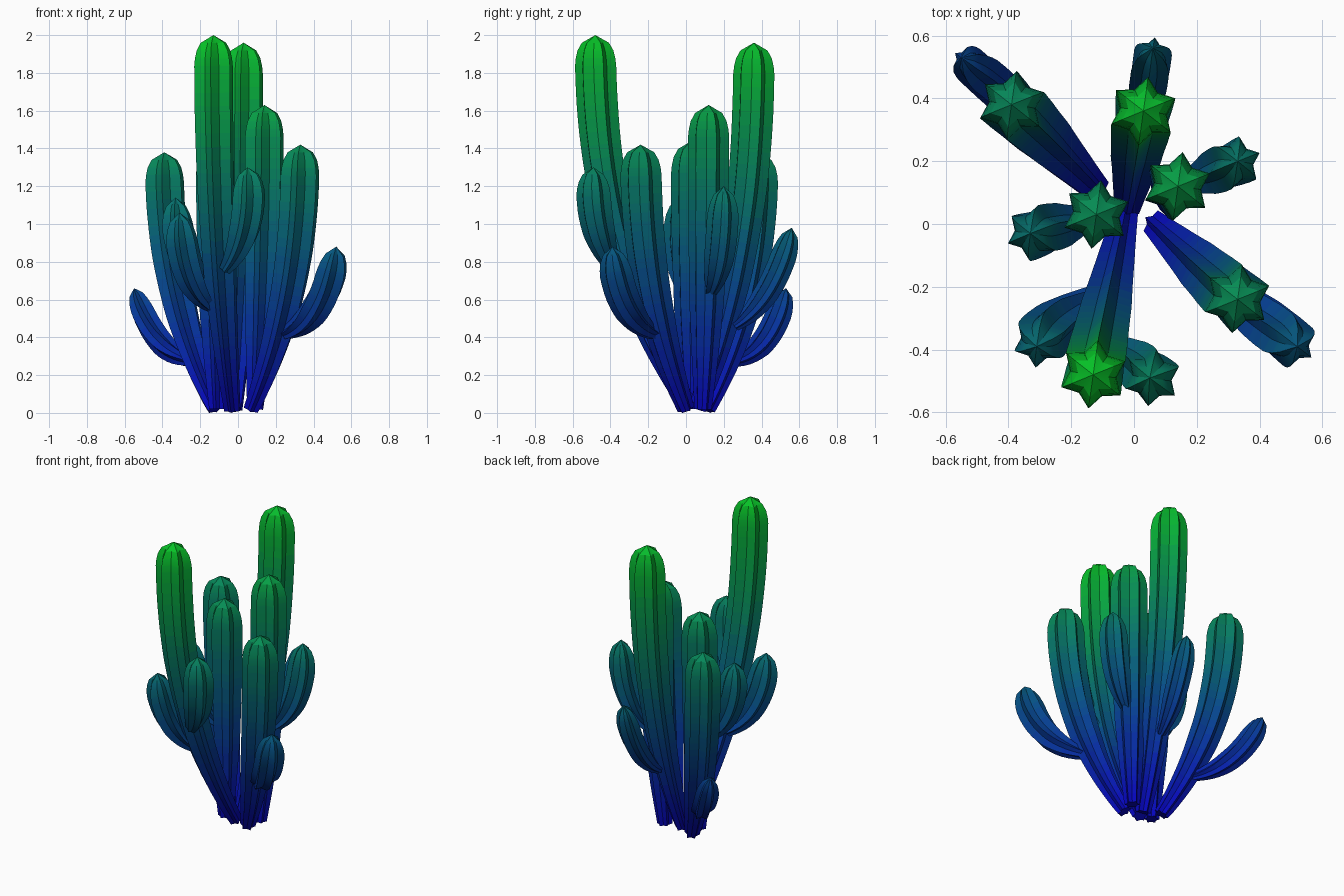
import bpy, bmesh
from math import sin, cos, radians, pi
from mathutils import Vector

if "Cube" in bpy.data.objects:
    bpy.data.objects.remove(bpy.data.objects["Cube"])

# Height-graded materials, blue at the foot to green at the tips
BANDS = 32
LOW, HIGH = (0.05, 0.04, 0.74), (0.06, 0.76, 0.16)
mats = []
for i in range(BANDS):
    t = (i + 0.5) / BANDS
    m = bpy.data.materials.new(f"cactus_skin_{i:02d}")
    m.diffuse_color = [(a + (b - a) * t) ** 2.2 for a, b in zip(LOW, HIGH)] + [1]
    m.use_nodes = True
    m.node_tree.nodes["Principled BSDF"].inputs["Base Color"].default_value = m.diffuse_color
    mats.append(m)

RIBS, GROOVE, PHASE = 6, 0.68, radians(22)


def interp(table, x):
    for (x0, y0), (x1, y1) in zip(table, table[1:]):
        if x <= x1:
            return y0 + (y1 - y0) * max(0, (x - x0) / (x1 - x0))
    return table[-1][1]


def ribbed_tube(name, path, body, radius, dome, rings):
    """Sweep a six-pointed star along path(t), closing in a domed point."""
    bm = bmesh.new()
    length = sum((path((i + 1) / 40) - path(i / 40)).length for i in range(40))
    cap = dome / length
    ts = [(1 - cap) * i / rings for i in range(rings + 1)]
    ts += [1 - cap * k for k in (0.75, 0.5, 0.25)]
    prev = None
    for t in ts:
        p = path(t)
        tan = (path(min(t + 0.01, 1)) - path(max(t - 0.01, 0))).normalized()
        v = tan.cross(Vector((1, 0, 0))).normalized()
        u = v.cross(tan)
        crown = interp([(0, 0), (0.25, 0.66), (0.5, 0.87), (0.75, 0.96), (1, 1)], (1 - t) / cap)
        r = radius * interp(body, t) * crown
        ring = []
        for k in range(RIBS * 2):
            a = PHASE + pi * k / RIBS
            rr = r * (GROOVE if k % 2 else 1)
            q = p + (u * cos(a) + v * sin(a)) * rr
            q.z = max(q.z, 0)
            ring.append(bm.verts.new(q))
        if prev:
            for k in range(RIBS * 2):
                j = (k + 1) % (RIBS * 2)
                bm.faces.new((prev[k], prev[j], ring[j], ring[k]))
        else:
            bm.faces.new(ring[::-1])
        prev = ring
    apex = bm.verts.new(path(1))
    for k in range(RIBS * 2):
        bm.faces.new((prev[k], prev[(k + 1) % (RIBS * 2)], apex))
    bmesh.ops.recalc_face_normals(bm, faces=bm.faces)
    for f in bm.faces:
        z = f.calc_center_median().z
        f.material_index = min(BANDS - 1, max(0, int(z / 2 * BANDS)))
    me = bpy.data.meshes.new(name)
    bm.to_mesh(me)
    bm.free()
    for m in mats:
        me.materials.append(m)
    ob = bpy.data.objects.new(name, me)
    bpy.context.collection.objects.link(ob)
    bpy.ops.object.select_all(action='DESELECT')
    ob.select_set(True)
    bpy.context.view_layer.objects.active = ob
    bpy.ops.object.shade_smooth_by_angle(angle=radians(28))


def stem(name, base, tip):
    """Main stem: leans outward at the foot, then turns upright."""
    def path(t):
        f = 1 - (1 - t) ** 2.3
        return Vector((base[0] + (tip[0] - base[0]) * f,
                       base[1] + (tip[1] - base[1]) * f,
                       0.02 + (tip[2] - 0.02) * t))
    body = [(0, 0.42), (0.15, 0.62), (0.35, 0.84), (0.6, 0.96), (0.8, 1), (1, 1)]
    ribbed_tube(name, path, body, 0.11, 0.17, 26)


def arm(name, start, mid, tip, radius):
    """Side arm: quadratic curve passing through mid, swelling from a thin root."""
    s, m, e = Vector(start), Vector(mid), Vector(tip)
    c = m * 2 - (s + e) / 2

    def path(t):
        return s * (1 - t) ** 2 + c * 2 * t * (1 - t) + e * t * t
    body = [(0, 0.4), (0.2, 0.7), (0.4, 0.93), (0.6, 1), (0.8, 1), (1, 0.92)]
    ribbed_tube(name, path, body, radius, 0.14, 12)


# Main stems
stem("stem_front", (-0.03, 0.02), (-0.13, -0.48, 2.0))
stem("stem_back", (-0.02, 0.06), (0.03, 0.36, 1.96))
stem("stem_middle_right", (0.09, 0.09), (0.14, 0.12, 1.63))
stem("stem_right", (0.07, 0.0), (0.33, -0.24, 1.42))
stem("stem_back_left", (-0.12, 0.11), (-0.39, 0.38, 1.38))
stem("stem_middle_left", (-0.11, 0.03), (-0.12, 0.03, 1.44))

# Side arms
arm("arm_front_right", (-0.07, -0.38, 0.76), (0.04, -0.47, 1.0), (0.05, -0.49, 1.3), 0.092)
arm("arm_front_left", (-0.13, -0.23, 0.56), (-0.26, -0.33, 0.75), (-0.31, -0.39, 1.06), 0.09)
arm("arm_right", (0.25, -0.17, 0.42), (0.43, -0.32, 0.58), (0.52, -0.39, 0.88), 0.088)
arm("arm_back_left", (-0.25, 0.24, 0.27), (-0.42, 0.42, 0.39), (-0.55, 0.53, 0.66), 0.07)
arm("arm_back", (0.01, 0.26, 0.46), (0.045, 0.44, 0.66), (0.06, 0.56, 0.98), 0.07)
arm("arm_middle_right", (0.17, 0.13, 0.64), (0.29, 0.18, 0.86), (0.33, 0.2, 1.2), 0.085)
arm("arm_middle_left", (-0.14, 0.02, 0.62), (-0.28, -0.02, 0.82), (-0.33, -0.03, 1.14), 0.09)
